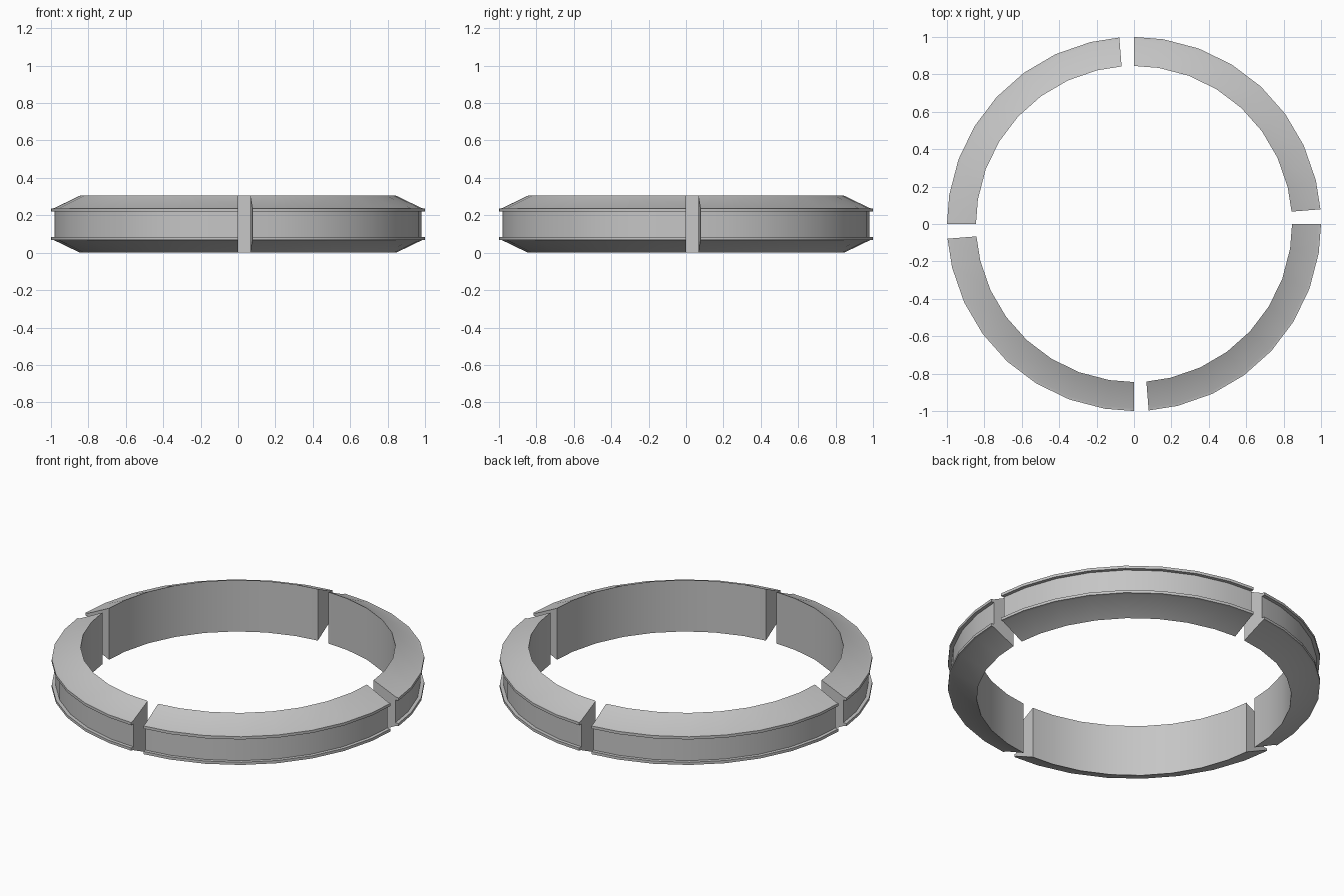
import bpy, bmesh
from math import radians, cos, sin, pi

if "Cube" in bpy.data.objects:
    bpy.data.objects.remove(bpy.data.objects["Cube"], do_unlink=True)

HEIGHT = 0.305
START, END, STEP = 4.5, 90.0, 11.25

grey = bpy.data.materials.new("plain grey")
grey.use_nodes = True
colour = (0.56, 0.56, 0.56, 1.0)
grey.diffuse_color = colour
grey.node_tree.nodes["Principled BSDF"].inputs["Base Color"].default_value = colour

# Lower half of the cross-section (radius, height): bevel, rim lip, recessed band
lower = [(0.845, 0.0), (0.984, 0.067), (1.0, 0.069), (1.0, 0.085), (0.98, 0.085)]
profile = lower + [(r, HEIGHT - z) for r, z in reversed(lower)]

# Stations along the arc, with shorter end facets
middle = (START + END) / 2
angles = [START] + [middle + k * STEP for k in range(-3, 4)] + [END]


def arc_mesh():
    """Sweep the cross-section along one quarter arc and cap both ends."""
    bm = bmesh.new()
    rings = []
    for a in map(radians, angles):
        rings.append([bm.verts.new((r * cos(a), r * sin(a), z)) for r, z in profile])
    n = len(profile)
    for near, far in zip(rings, rings[1:]):
        for i in range(n):
            j = (i + 1) % n
            bm.faces.new((near[i], near[j], far[j], far[i]))
    bm.faces.new(rings[0])
    bm.faces.new(rings[-1])
    bmesh.ops.recalc_face_normals(bm, faces=bm.faces)
    mesh = bpy.data.meshes.new("ring_segment")
    bm.to_mesh(mesh)
    bm.free()
    mesh.materials.append(grey)
    return mesh


# Four matching segments around the ring, separated by narrow gaps
names = ["back_left", "back_right", "front_right", "front_left"]
bpy.ops.object.select_all(action="DESELECT")
for i, name in enumerate(names):
    segment = bpy.data.objects.new(name + "_ring_segment", arc_mesh())
    segment.rotation_euler.z = i * pi / 2
    bpy.context.collection.objects.link(segment)
    segment.select_set(True)
    bpy.context.view_layer.objects.active = segment
bpy.ops.object.shade_smooth_by_angle(angle=radians(20))
